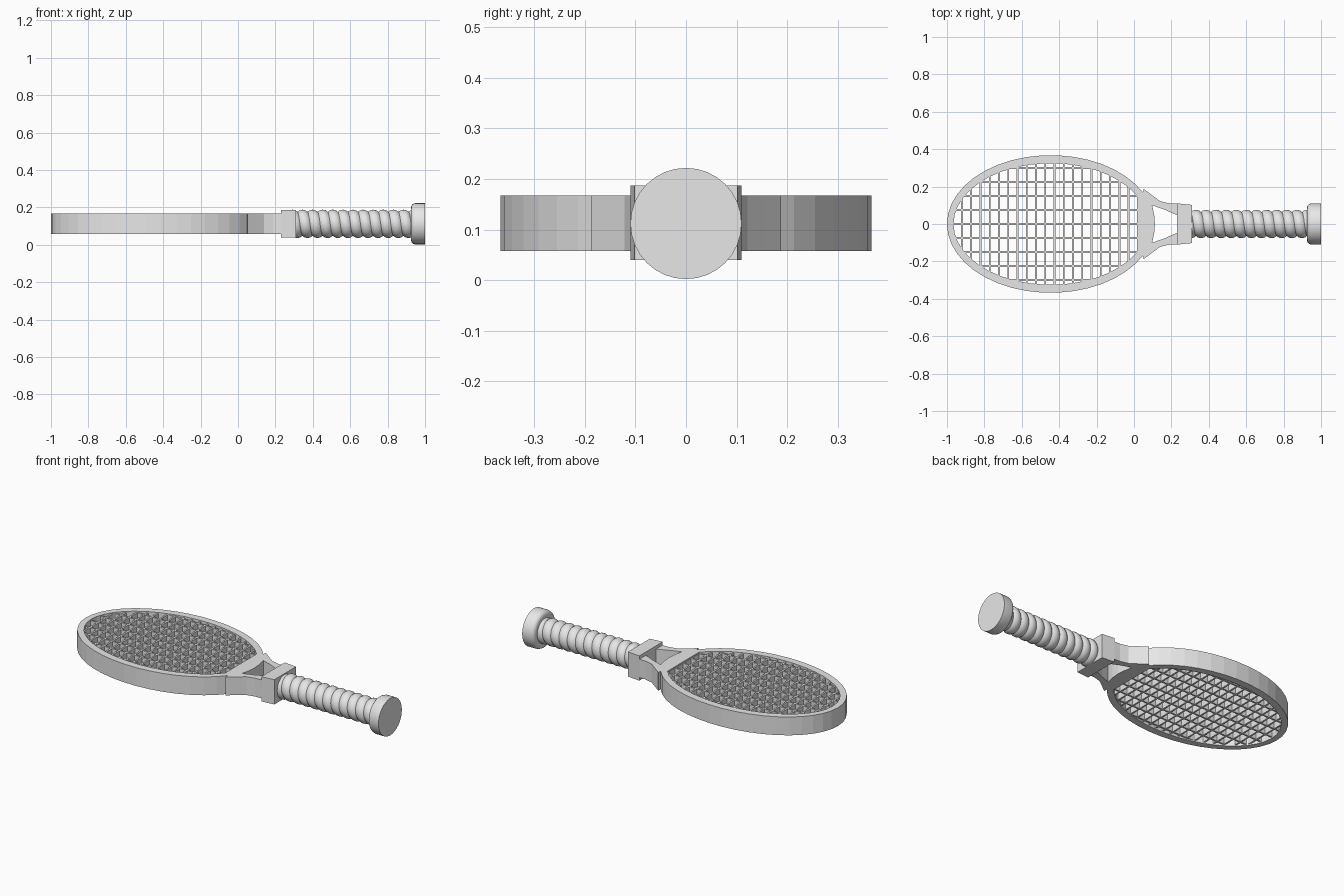
import bpy, bmesh, math

cube = bpy.data.objects.get("Cube")
if cube:
    bpy.data.objects.remove(cube, do_unlink=True)

grey = bpy.data.materials.new("light_grey")
grey.diffuse_color = (0.8, 0.8, 0.8, 1)
grey.use_nodes = True
grey.node_tree.nodes["Principled BSDF"].inputs["Base Color"].default_value = (0.8, 0.8, 0.8, 1)

ZC = 0.112             # height of the centre plane
Z0, Z1 = 0.058, 0.167  # frame bottom and top
CX = -0.445            # centre of the oval head


def finish(bm, name, smooth=None):
    bmesh.ops.recalc_face_normals(bm, faces=bm.faces)
    me = bpy.data.meshes.new(name)
    bm.to_mesh(me)
    bm.free()
    ob = bpy.data.objects.new(name, me)
    bpy.context.collection.objects.link(ob)
    me.materials.append(grey)
    if smooth:
        bpy.ops.object.select_all(action='DESELECT')
        ob.select_set(True)
        bpy.context.view_layer.objects.active = ob
        bpy.ops.object.shade_smooth_by_angle(angle=math.radians(smooth))
    return ob


def add_prism(bm, outline, z0, z1):
    """Upright solid over an outline in the xy plane."""
    low = [bm.verts.new((x, y, z0)) for x, y in outline]
    high = [bm.verts.new((x, y, z1)) for x, y in outline]
    bm.faces.new(low[::-1])
    bm.faces.new(high)
    n = len(outline)
    for i in range(n):
        j = (i + 1) % n
        bm.faces.new((low[i], low[j], high[j], high[i]))


def prism(name, outline, z0, z1):
    bm = bmesh.new()
    add_prism(bm, outline, z0, z1)
    return finish(bm, name)


def mirrored(half):
    """Complete an outline listed for y >= 0 by mirroring it across y = 0."""
    return half + [(x, -y) for x, y in reversed(half) if y > 0]


# Oval head rim, open toward the throat
SEG, START = 36, math.radians(27)
bm = bmesh.new()
rows = []
for i in range(SEG + 1):
    t = START + (2 * math.pi - 2 * START) * i / SEG
    c, s = math.cos(t), math.sin(t)
    rows.append([bm.verts.new((CX + a * c, b * s, z)) for a, b, z in
                 ((0.555, 0.368, Z0), (0.555, 0.368, Z1), (0.52, 0.325, Z1), (0.52, 0.325, Z0))])
for p, q in zip(rows, rows[1:]):
    for k in range(4):
        m = (k + 1) % 4
        bm.faces.new((p[k], p[m], q[m], q[k]))
bm.faces.new(rows[0])
bm.faces.new(rows[-1])
finish(bm, "head_rim")

# Throat bridge and its two arms
prism("throat_bridge", mirrored([(0.019, 0.147), (0.049, 0.168), (0.051, 0.188), (0.095, 0.155),
                                 (0.097, 0.10), (0.108, 0.05), (0.112, 0)]), Z0, Z1)
arm = [(0.095, 0.155), (0.14, 0.122), (0.19, 0.11), (0.25, 0.108),
       (0.25, 0.04), (0.235, 0.045), (0.16, 0.078), (0.097, 0.10)]
for side, name in ((1, "throat_arm_back"), (-1, "throat_arm_front")):
    prism(name, [(x, y * side) for x, y in arm], Z0, Z1)

# Collar between throat and grip
prism("collar", mirrored([(0.23, 0.11), (0.31, 0.102)]), 0.04, 0.187)

# Deep thin strings, ending inside the rim
A, B, W = 0.535, 0.342, 0.005
bm = bmesh.new()
for i in range(20):
    x = -0.92 + 0.0495 * i
    h = B * math.sqrt(1 - ((x - CX) / A) ** 2)
    add_prism(bm, [(x - W, -h), (x + W, -h), (x + W, h), (x - W, h)], 0.065, 0.16)
finish(bm, "cross_strings")
bm = bmesh.new()
for i in range(-4, 5):
    y = 0.075 * i
    h = A * math.sqrt(1 - (y / B) ** 2)
    x0, x1 = CX - h, min(CX + h, 0.04)
    add_prism(bm, [(x0, y - W), (x1, y - W), (x1, y + W), (x0, y + W)], 0.065, 0.16)
finish(bm, "long_strings")

# Grip wrapped in a spiral band; its ends sit inside the collar and the cap
PITCH, TURNS, SIDES = 0.054, 12.5, 32
band = [0.064, 0.071, 0.0745, 0.0755, 0.0745, 0.071]
K = len(band)
bm = bmesh.new()
grid = []
for i in range(int(TURNS * K) + 1):
    row = []
    for j in range(SIDES + 1):
        t = 2 * math.pi * j / SIDES
        # the last column meets the first one a full turn later
        x = 0.25 + PITCH * (i / K + j / SIDES)
        r = band[i % K]
        row.append(bm.verts.new((x, r * math.cos(t), ZC + r * math.sin(t))))
    grid.append(row)
for p, q in zip(grid, grid[1:]):
    for j in range(SIDES):
        bm.faces.new((p[j], p[j + 1], q[j + 1], q[j]))
bmesh.ops.remove_doubles(bm, verts=bm.verts, dist=1e-5)
finish(bm, "grip", 35)

# Round end cap with a soft inner lip
bm = bmesh.new()
rings = []
for x, r in ((0.925, 0.088), (0.928, 0.098), (0.935, 0.106), (0.947, 0.11), (1.0, 0.11)):
    rings.append([bm.verts.new((x, r * math.cos(2 * math.pi * j / 32), ZC + r * math.sin(2 * math.pi * j / 32)))
                  for j in range(32)])
for p, q in zip(rings, rings[1:]):
    for j in range(32):
        m = (j + 1) % 32
        bm.faces.new((p[j], p[m], q[m], q[j]))
bm.faces.new(rings[0])
bm.faces.new(rings[-1])
finish(bm, "end_cap", 40)
